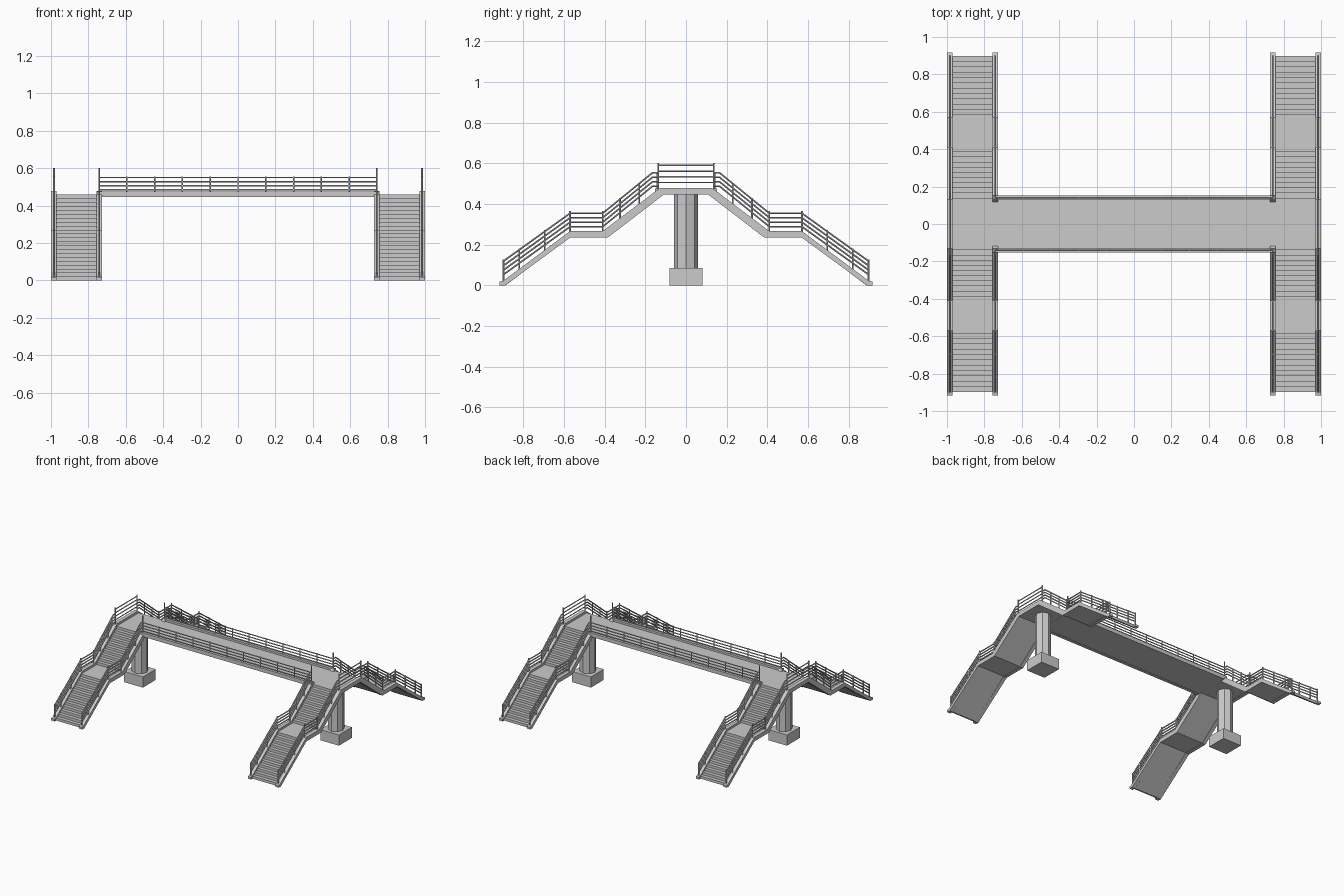
import bpy, bmesh
from math import radians

if "Cube" in bpy.data.objects:
    bpy.data.objects.remove(bpy.data.objects["Cube"])


def finish(bm, name):
    bmesh.ops.recalc_face_normals(bm, faces=bm.faces[:])
    me = bpy.data.meshes.new(name)
    bm.to_mesh(me)
    bm.free()
    ob = bpy.data.objects.new(name, me)
    bpy.context.collection.objects.link(ob)
    return ob


def box(name, x0, x1, y0, y1, z0, z1):
    bm = bmesh.new()
    bmesh.ops.create_cube(bm, size=1)
    for v in bm.verts:
        v.co = (x0 + (v.co.x + .5) * (x1 - x0),
                y0 + (v.co.y + .5) * (y1 - y0),
                z0 + (v.co.z + .5) * (z1 - z0))
    return finish(bm, name)


def extrude_x(name, profile, x0, x1):
    """Extrude a (y, z) outline from x0 to x1."""
    bm = bmesh.new()
    f = bm.faces.new([bm.verts.new((x0, y, z)) for y, z in profile])
    r = bmesh.ops.extrude_face_region(bm, geom=[f])
    for v in r["geom"]:
        if isinstance(v, bmesh.types.BMVert):
            v.co.x = x1
    return finish(bm, name)


def bars(name, paths, radius):
    """Thin bars following straight-segment paths."""
    cu = bpy.data.curves.new(name, 'CURVE')
    cu.dimensions = '3D'
    cu.bevel_depth = radius
    cu.bevel_resolution = 1
    cu.use_fill_caps = True
    for path in paths:
        sp = cu.splines.new('POLY')
        sp.points.add(len(path) - 1)
        for p, co in zip(sp.points, path):
            p.co = (*co, 1)
        sp.use_smooth = False
    ob = bpy.data.objects.new(name, cu)
    bpy.context.collection.objects.link(ob)


def mirror_y(half):
    return half + [(-y, z) for y, z in reversed(half)]


def steps(y0, z0, z1, run, n):
    """Descending risers from (y0, z0) to z1."""
    h = (z0 - z1) / n
    return [(y0 + i * run, z0 - (i + k) * h) for i in range(n) for k in (0, 1)]


# outlines (y > 0 side)
string_top = [(.13, .478), (.41, .267), (.57, .267), (.9, .022), (.917, .018), (.917, 0)]
string_bot = [(.89, 0), (.57, .235), (.385, .235), (.11, .446)]
stair_half = (steps(.14, .46, .25, .0275, 10) + steps(.585, .25, 0, .0285, 12)
              + [(.888, 0), (.572, .238), (.387, .238), (.112, .449)])
# the top surface and underside joined across both flights
n_top = len(stair_half) - 4
stair_profile = ([(-y, z) for y, z in reversed(stair_half[:n_top])] + stair_half
                 + [(-y, z) for y, z in reversed(stair_half[n_top:])])
outer_profile = ([(-y, z) for y, z in reversed(string_top)] + string_top + string_bot
                 + [(-y, z) for y, z in reversed(string_bot)])
inner_profile = string_top + string_bot

# bridge deck and edge beams
box("deck", -.76, .76, -.13, .13, .448, .46)
for s, side in ((-1, "front"), (1, "back")):
    box(side + "_deck_beam", -.755, .755, *sorted((s * .128, s * .153)), .446, .476)

DECK_RAILS = (.551, .528, .506, .485)
FLIGHT_RAILS = (.09, .068, .046, .024)
POSTS = [(.23, .39), (.325, .322), (.41, .26), (.57, .26), (.695, .165), (.82, .075), (.898, .02)]

for sx, end in ((-1, "left"), (1, "right")):
    # stairs, landings and stringers
    extrude_x(end + "_stairs", stair_profile, sx * .756, sx * .972)
    extrude_x(end + "_outer_stringer", outer_profile, sx * .97, sx)
    for sy, side in ((-1, "front"), (1, "back")):
        extrude_x(f"{end}_{side}_inner_stringer",
                  [(y * sy, z) for y, z in inner_profile], sx * .728, sx * .756)
        # stair railings
        rails, posts = [], []
        for x in (sx * .742, sx * .983):
            for h in FLIGHT_RAILS:
                rails.append([(x, sy * y, z + h) for y, z in
                              ((.135, .464), (.165, .464), (.41, .265), (.57, .265), (.9, .028))])
            for y, z in POSTS:
                posts.append([(x, sy * y, z), (x, sy * y, z + .107)])
            posts.append([(x, sy * .137, .45), (x, sy * .137, .602)])
        bars(f"{end}_{side}_stair_rails", rails, .005)
        bars(f"{end}_{side}_stair_posts", posts, .005)
    # railing across the outer end of the platform
    bars(end + "_platform_rails",
         [[(sx * .983, -.137, z), (sx * .983, .137, z)] for z in (.59, .562, .534, .506)], .004)
    # octagonal column on a square footing
    bm = bmesh.new()
    bmesh.ops.create_cone(bm, cap_ends=True, segments=8, radius1=.06, radius2=.06, depth=.37)
    bmesh.ops.translate(bm, verts=bm.verts, vec=(sx * .862, 0, .265))
    finish(bm, end + "_column")
    box(end + "_footing", *sorted((sx * .78, sx * .944)), -.081, .081, 0, .085)

# deck railings
for sy, side in ((-1, "front"), (1, "back")):
    y = sy * .141
    bars(side + "_deck_rails", [[(-.742, y, z), (.742, y, z)] for z in DECK_RAILS], .004)
    bars(side + "_deck_posts",
         [[(i * .1484, y, .46), (i * .1484, y, .556)] for i in range(-4, 5)], .004)
